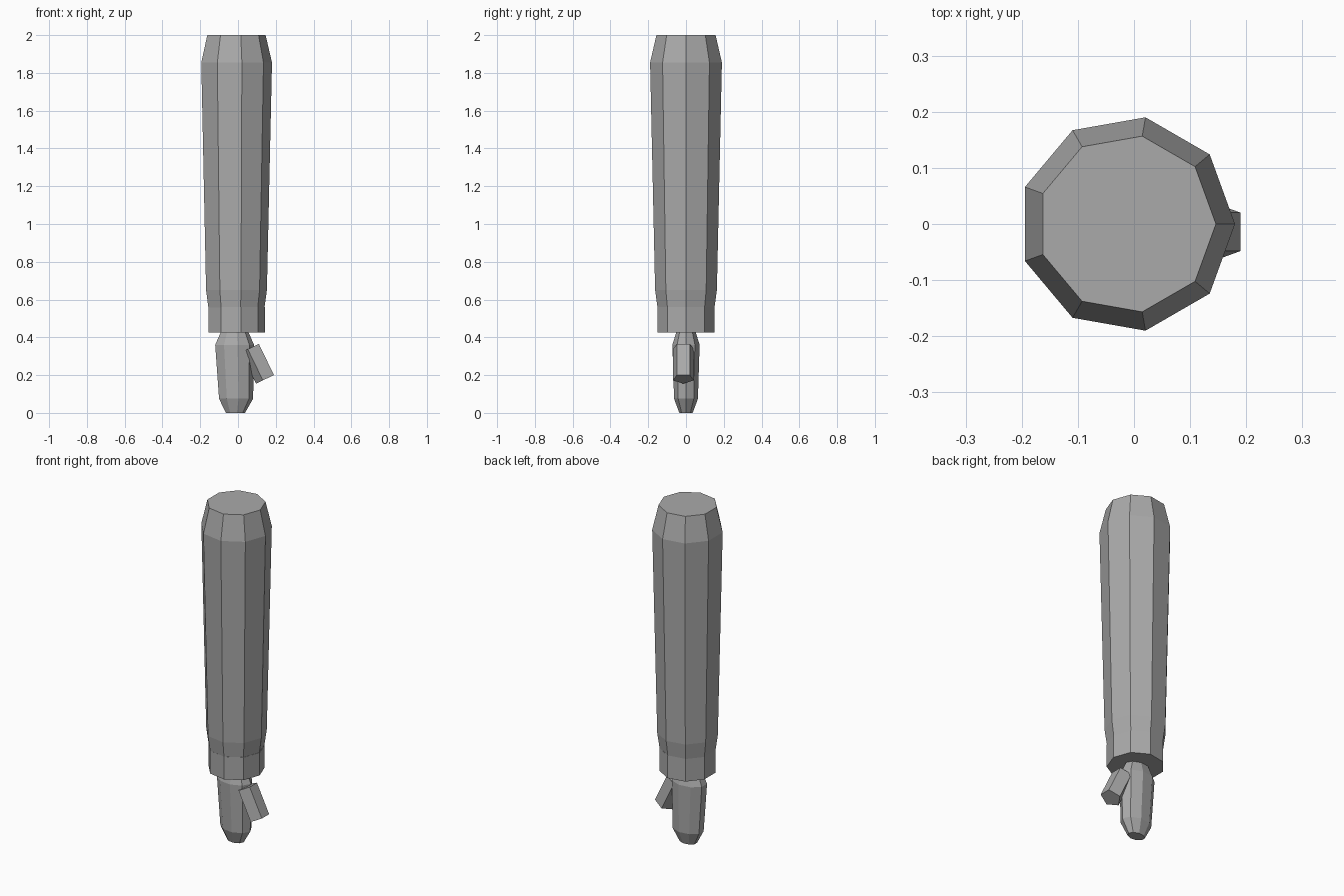
import bpy, bmesh
from math import cos, sin, tau, atan2, pi
from mathutils import Vector

if "Cube" in bpy.data.objects:
    bpy.data.objects.remove(bpy.data.objects["Cube"], do_unlink=True)

grey = bpy.data.materials.new("plain grey")
grey.use_nodes = True
colour = (0.4, 0.4, 0.4, 1)
grey.diffuse_color = colour
grey.node_tree.nodes["Principled BSDF"].inputs["Base Color"].default_value = colour


def lathe(name, sides, rings, squash=1.0, phase=0.0):
    """Capped low-poly solid from rings of (centre x, height, radius)."""
    bm = bmesh.new()
    loops = []
    for cx, z, r in rings:
        angles = [phase + tau * i / sides for i in range(sides)]
        loops.append([bm.verts.new((cx + r * cos(a), r * squash * sin(a), z))
                      for a in angles])
    for low, high in zip(loops, loops[1:]):
        for i in range(sides):
            j = (i + 1) % sides
            bm.faces.new((low[i], low[j], high[j], high[i]))
    bm.faces.new(loops[0][::-1])
    bm.faces.new(loops[-1])
    mesh = bpy.data.meshes.new(name)
    bm.to_mesh(mesh)
    bm.free()
    mesh.materials.append(grey)
    obj = bpy.data.objects.new(name, mesh)
    bpy.context.collection.objects.link(obj)
    return obj


# Tapered sleeve with a chamfered shoulder
lathe("arm", 9, [(-0.013, 0.55, 0.152), (-0.013, 0.65, 0.166),
                 (-0.013, 1.855, 0.193), (-0.013, 2.0, 0.159)])

# Straight cuff around the wrist
lathe("cuff", 9, [(-0.012, 0.425, 0.154), (-0.012, 0.56, 0.154)])

# Flattened mitten-like hand
lathe("hand", 9, [(-0.015, 0.0, 0.052), (-0.013, 0.075, 0.093),
                  (-0.021, 0.36, 0.106), (-0.02, 0.44, 0.07)], squash=0.69)

# Five-sided thumb, flat side outward, leaning away from the hand
top, tip = Vector((0.068, -0.014, 0.345)), Vector((0.148, -0.014, 0.18))
axis = top - tip
thumb = lathe("thumb", 5, [(0, 0, 0.058), (0, axis.length, 0.058)], phase=pi / 5)
thumb.location = tip
thumb.rotation_euler.y = atan2(axis.x, axis.z)
